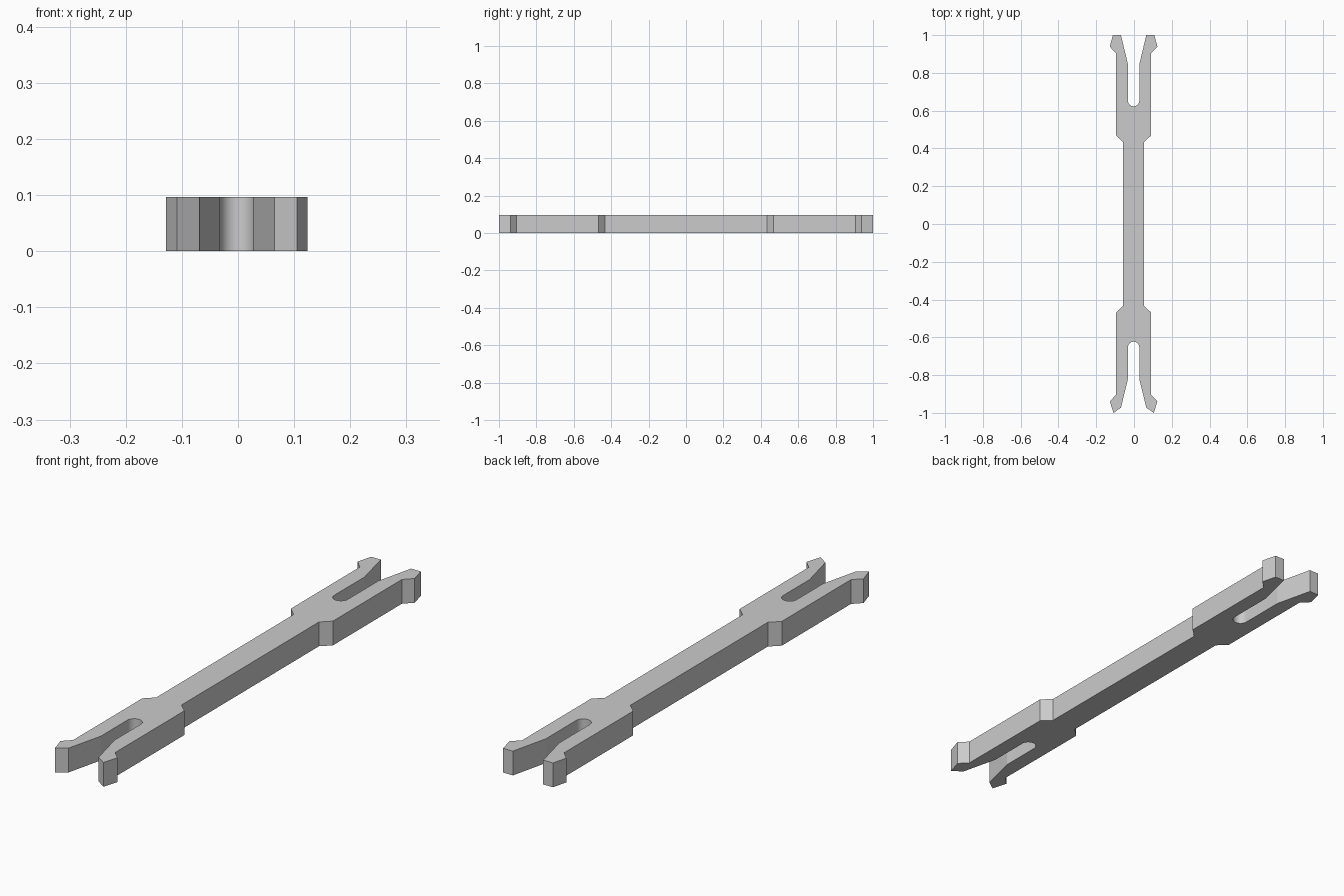
import bpy, bmesh
from math import sin, cos, pi
from mathutils import Vector

cube = bpy.data.objects.get("Cube")
if cube:
    bpy.data.objects.remove(cube, do_unlink=True)

THICK = 0.097
CENTER_X = -0.002
SLOT_R = 0.03
SLOT_Y = 0.653

grey = bpy.data.materials.new("light grey")
grey.use_nodes = True
grey.diffuse_color = (0.6, 0.6, 0.6, 1)
grey.node_tree.nodes["Principled BSDF"].inputs["Base Color"].default_value = (0.6, 0.6, 0.6, 1)


def fork_end(side, tip_inner_y, throat_y, tip_out, tip_in):
    """Outline of one forked end, from one waist corner round to the other."""
    half = [(0.056, 0.434), (0.093, 0.469),               # waist and shoulder
            (0.093, 0.905), (0.126, 0.938),               # barb
            (tip_out, 1.0), (tip_in, tip_inner_y),        # prong tip
            (SLOT_R, throat_y)]                           # slot mouth
    arc = [(SLOT_R * cos(a), SLOT_Y - SLOT_R * sin(a))
           for a in (pi * i / 24 for i in range(25))]
    loop = half + arc + [(-x, y) for x, y in reversed(half)]
    return [(side * x + CENTER_X, side * y) for x, y in loop]


# Forked bar outline: plain-tipped back end, angled-tip front end
outline = fork_end(1, 1.0, 0.845, 0.11, 0.067) + fork_end(-1, 0.972, 0.82, 0.107, 0.067)

bm = bmesh.new()
base = bm.faces.new([bm.verts.new((x, y, 0)) for x, y in outline])
walls = bmesh.ops.extrude_face_region(bm, geom=[base], use_keep_orig=True)
top = [v for v in walls["geom"] if isinstance(v, bmesh.types.BMVert)]
bmesh.ops.translate(bm, vec=Vector((0, 0, THICK)), verts=top)
bmesh.ops.recalc_face_normals(bm, faces=bm.faces)
mesh = bpy.data.meshes.new("forked_bar")
bm.to_mesh(mesh)
bm.free()
mesh.materials.append(grey)

bar = bpy.data.objects.new("forked_bar", mesh)
bpy.context.collection.objects.link(bar)
bpy.ops.object.select_all(action="DESELECT")
bar.select_set(True)
bpy.context.view_layer.objects.active = bar
bpy.ops.object.shade_smooth_by_angle(angle=pi / 22)
